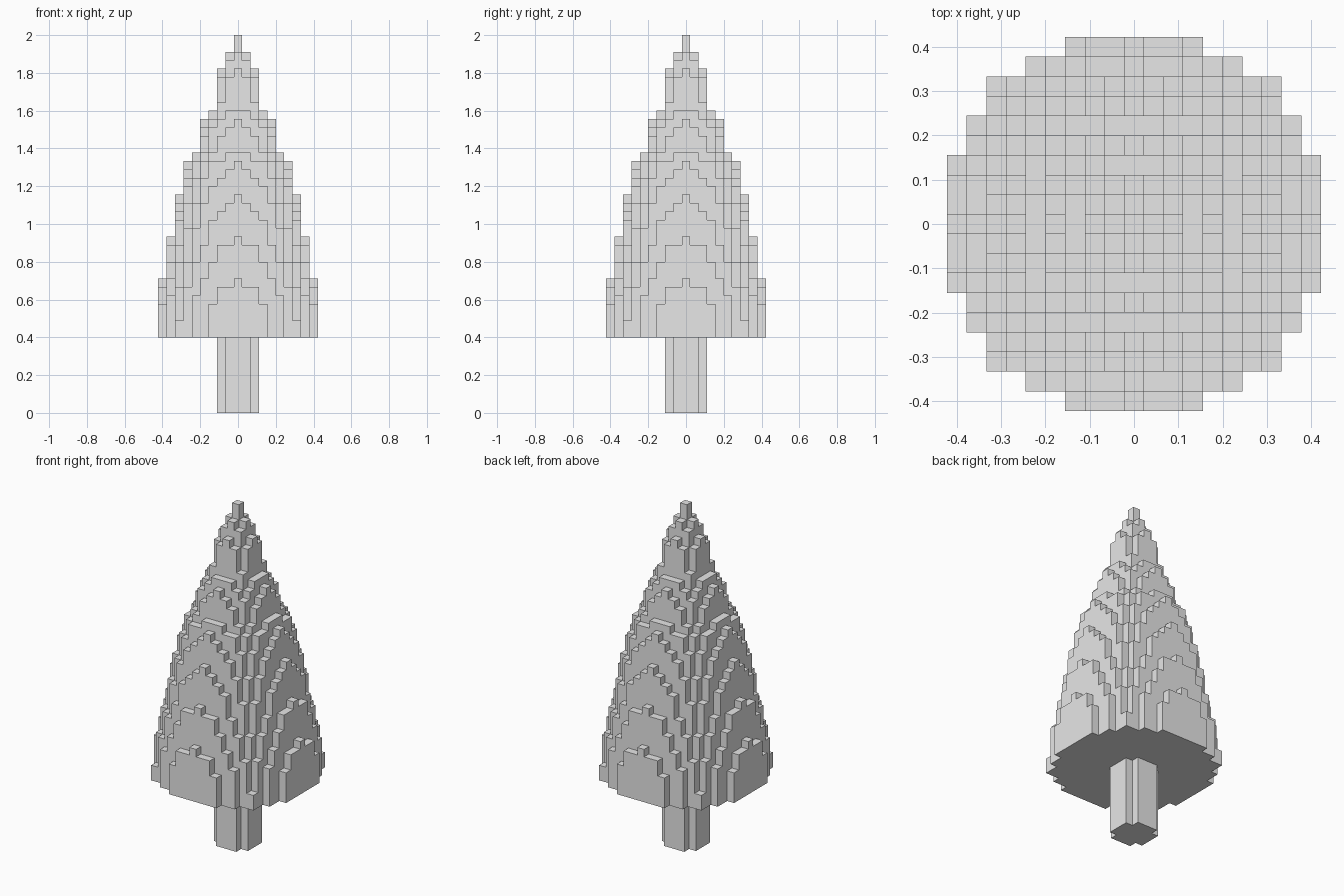
import bpy, bmesh, math

cube = bpy.data.objects.get("Cube")
if cube:
    bpy.data.objects.remove(cube, do_unlink=True)

UNIT = 2 / 45          # edge of one block
TRUNK_TOP = 9          # blocks
# Foliage height in blocks at each whole-block distance from the axis
PROFILE = [45, 43, 41, 36, 35, 31, 30, 26, 21, 16, 11, 6]


def flat_material(name, color):
    mat = bpy.data.materials.new(name)
    mat.use_nodes = True
    mat.diffuse_color = color
    mat.node_tree.nodes["Principled BSDF"].inputs["Base Color"].default_value = color
    return mat


def block_columns(name, heights, base, mat):
    """Closed stepped solid from a map of (column, row) to top height."""
    bm = bmesh.new()

    def face(points):
        bm.faces.new([bm.verts.new([c * UNIT for c in p]) for p in points])

    for (i, j), top in heights.items():
        corners = [(i - .5, j - .5), (i + .5, j - .5), (i + .5, j + .5), (i - .5, j + .5)]
        face([(x, y, top) for x, y in corners])
        face([(x, y, base) for x, y in reversed(corners)])
        # Walls only where the neighbour is lower
        for side, (di, dj) in enumerate([(0, -1), (1, 0), (0, 1), (-1, 0)]):
            low = heights.get((i + di, j + dj), base)
            if low < top:
                a, b = corners[side], corners[(side + 1) % 4]
                face([(*a, low), (*b, low), (*b, top), (*a, top)])
    bmesh.ops.remove_doubles(bm, verts=bm.verts, dist=UNIT / 100)
    mesh = bpy.data.meshes.new(name)
    bm.to_mesh(mesh)
    bm.free()
    mesh.materials.append(mat)
    obj = bpy.data.objects.new(name, mesh)
    bpy.context.collection.objects.link(obj)
    return obj


def foliage_height(i, j):
    r = math.hypot(i, j)
    k = int(r)
    return math.floor(PROFILE[k] + (PROFILE[k + 1] - PROFILE[k]) * (r - k) + .25)


def in_foliage(i, j):
    small, large = sorted((abs(i), abs(j)))
    return math.hypot(i, j) < 9.95 and (large < 9 or small <= 3)


grey = flat_material("light_grey", (0.8, 0.8, 0.8, 1))
cells = [(i, j) for i in range(-9, 10) for j in range(-9, 10)]

# Trunk: square post with notched corners
trunk = {(i, j): TRUNK_TOP for i, j in cells if i * i + j * j <= 5}
block_columns("trunk", trunk, 0, grey)

# Foliage: stepped cone
foliage = {c: foliage_height(*c) for c in cells if in_foliage(*c)}
block_columns("foliage", foliage, TRUNK_TOP, grey)
